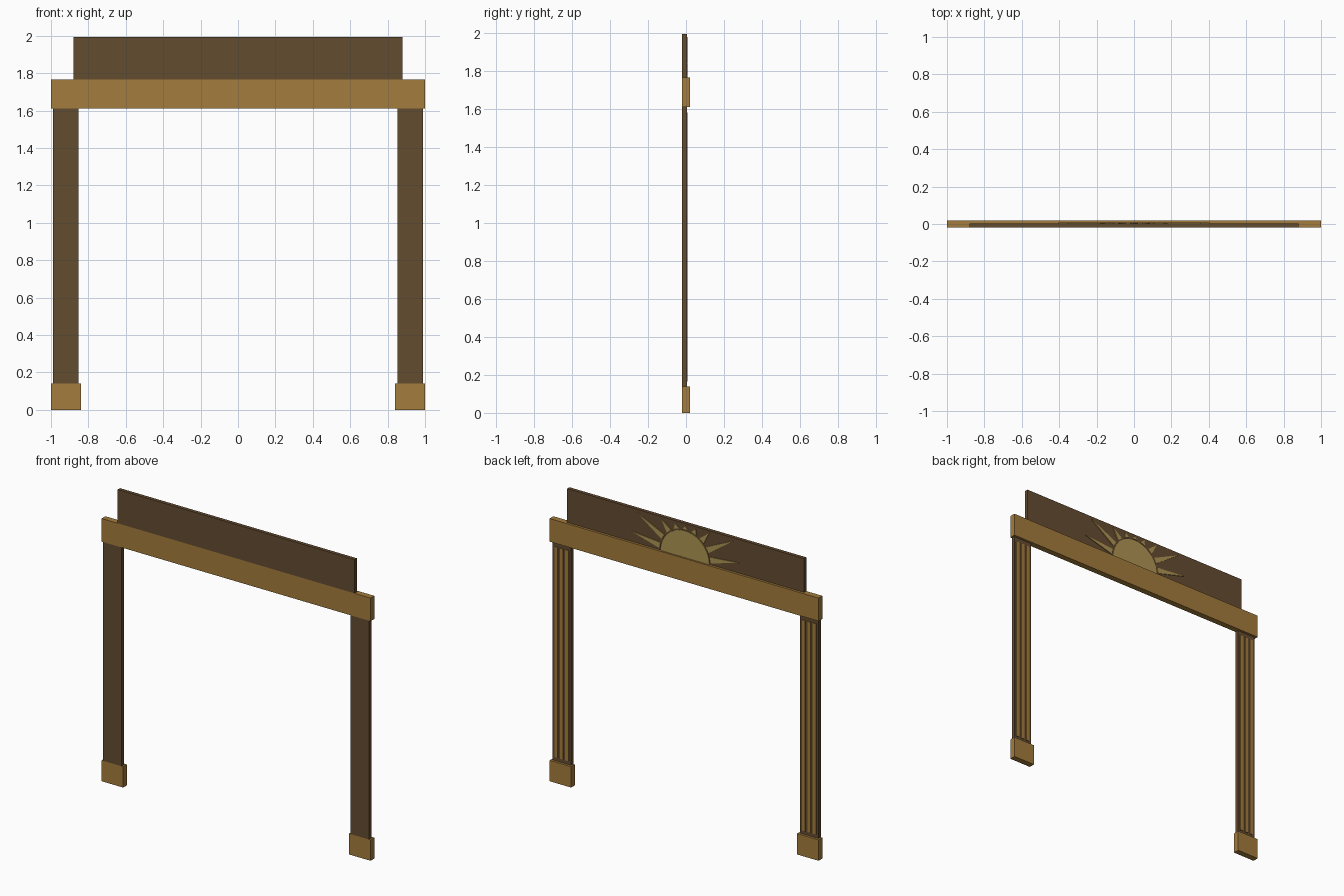
import bpy, bmesh
from math import sin, cos, pi, radians

if "Cube" in bpy.data.objects:
    bpy.data.objects.remove(bpy.data.objects["Cube"])


def material(name, rgb):
    m = bpy.data.materials.new(name)
    m.diffuse_color = (*rgb, 1)
    m.use_nodes = True
    m.node_tree.nodes["Principled BSDF"].inputs["Base Color"].default_value = m.diffuse_color
    return m


GOLD = material("gold_wood", (0.37, 0.2, 0.045))
DARK = material("dark_wood", (0.127, 0.072, 0.03))
SUN = material("pale_gold", (0.43, 0.3, 0.087))


def prism(name, outlines, y0, y1, mat):
    """Extrude x-z outlines (counter-clockwise seen from the front) from y0 to y1."""
    bm = bmesh.new()
    for pts in outlines:
        face = bm.faces.new([bm.verts.new((x, y0, z)) for x, z in pts])
        ext = bmesh.ops.extrude_face_region(bm, geom=[face], use_keep_orig=True)
        moved = [v for v in ext["geom"] if isinstance(v, bmesh.types.BMVert)]
        bmesh.ops.translate(bm, verts=moved, vec=(0, y1 - y0, 0))
    bmesh.ops.recalc_face_normals(bm, faces=bm.faces)
    me = bpy.data.meshes.new(name)
    bm.to_mesh(me)
    bm.free()
    me.materials.append(mat)
    ob = bpy.data.objects.new(name, me)
    bpy.context.collection.objects.link(ob)
    return ob


def rect(x0, x1, z0, z1):
    return [(x0, z0), (x1, z0), (x1, z1), (x0, z1)]


FRONT, BOARD, RELIEF, BACK = -0.02, 0.004, 0.009, 0.02
LINTEL_TOP = 1.765

# Lintel and the board above it
prism("lintel", [rect(-1, 1, 1.61, LINTEL_TOP)], FRONT, BACK, GOLD)
prism("top_board", [rect(-0.88, 0.88, LINTEL_TOP, 1.992)], FRONT, BOARD, DARK)

# Posts with base blocks and three raised ribs on the back
for side, s in (("left", -1), ("right", 1)):
    cx = s * 0.92
    prism(side + "_base", [rect(cx - 0.08, cx + 0.08, 0, 0.14)], FRONT, BACK, GOLD)
    prism(side + "_post", [rect(cx - 0.068, cx + 0.068, 0.14, 1.61)], FRONT, BOARD, DARK)
    ribs = [rect(cx + d - 0.012, cx + d + 0.012, 0.165, 1.58) for d in (-0.04, 0, 0.04)]
    prism(side + "_post_ribs", ribs, BOARD, RELIEF, GOLD)

# Half sun on the back of the top board
R = 0.18
disc = [(R * cos(pi * i / 24), LINTEL_TOP + R * sin(pi * i / 24)) for i in range(25)]
prism("sun_disc", [disc], BOARD, RELIEF, SUN)

# Nine tapered rays, shortened to stay below the top of the board
rays = []
for deg in range(10, 171, 20):
    a = radians(deg)
    c, n = cos(a), sin(a)
    tip = min(0.41, 0.212 / n)
    rays.append([(r * c - w * n, LINTEL_TOP + r * n + w * c)
                 for r, w in ((0.19, -0.02), (tip, 0), (0.19, 0.02))])
prism("sun_rays", rays, BOARD, RELIEF, SUN)
